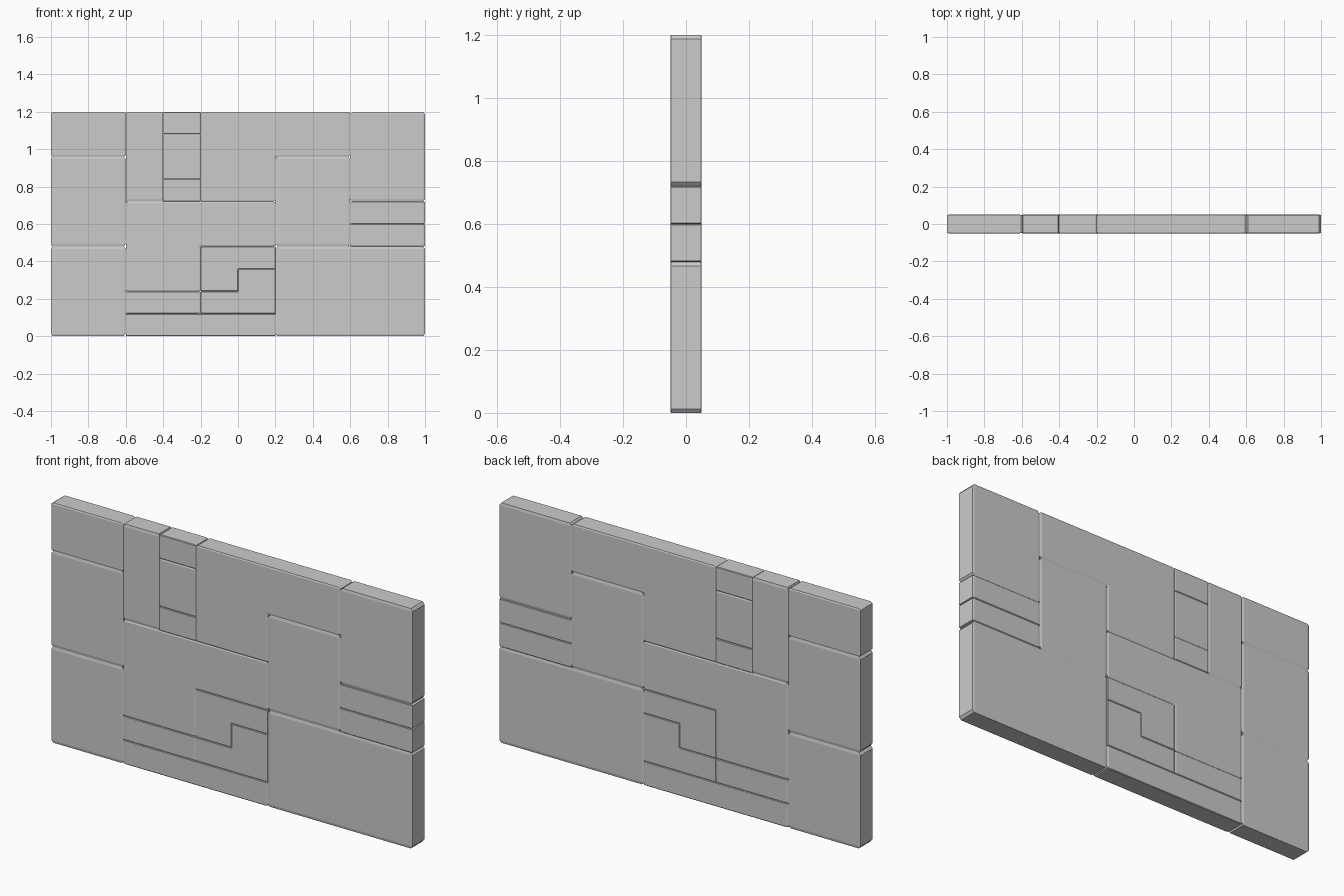
import bpy, bmesh

if "Cube" in bpy.data.objects:
    bpy.data.objects.remove(bpy.data.objects["Cube"])

DEPTH = 0.1
BEVEL = 0.027   # fraction of each block's cell size


def block(name, outline, cell):
    """Extrude an x/z outline through the wall; chamfer is proportional to the cell."""
    cx, cz = cell
    bm = bmesh.new()
    verts = [bm.verts.new((x / cx, -0.5, z / cz)) for x, z in outline]
    face = bm.faces.new(verts)
    ext = bmesh.ops.extrude_face_region(bm, geom=[face])
    moved = [g for g in ext["geom"] if isinstance(g, bmesh.types.BMVert)]
    bmesh.ops.translate(bm, verts=moved, vec=(0, 1, 0))
    bmesh.ops.recalc_face_normals(bm, faces=bm.faces)
    bmesh.ops.bevel(bm, geom=bm.edges[:], offset=BEVEL, segments=1,
                    affect='EDGES', clamp_overlap=True)
    bmesh.ops.scale(bm, verts=bm.verts, vec=(cx, DEPTH, cz))
    bmesh.ops.recalc_face_normals(bm, faces=bm.faces)
    me = bpy.data.meshes.new(name)
    bm.to_mesh(me)
    bm.free()
    ob = bpy.data.objects.new(name, me)
    bpy.context.collection.objects.link(ob)


def brick(name, x0, x1, z0, z1):
    block(name, [(x0, z0), (x1, z0), (x1, z1), (x0, z1)],
          (min(x1 - x0, 0.4), z1 - z0))


# left column
brick("left_lower_block", -1, -0.6, 0, 0.48)
brick("left_middle_block", -1, -0.6, 0.48, 0.96)
brick("left_top_block", -1, -0.6, 0.96, 1.2)

# narrow upper blocks
brick("upright_block", -0.6, -0.4, 0.72, 1.2)
brick("small_block_low", -0.4, -0.2, 0.72, 0.84)
brick("small_block_mid", -0.4, -0.2, 0.84, 1.08)
brick("small_block_top", -0.4, -0.2, 1.08, 1.2)

# right side
brick("right_lower_block", 0.2, 1, 0, 0.48)
brick("inner_block", 0.2, 0.6, 0.48, 0.96)
brick("right_slab_low", 0.6, 1, 0.48, 0.6)
brick("right_slab_high", 0.6, 1, 0.6, 0.72)
brick("right_top_block", 0.6, 1, 0.72, 1.2)

# bottom planks
brick("bottom_plank", -0.6, 0.2, 0, 0.12)
brick("short_plank", -0.6, -0.2, 0.12, 0.24)

# L-shaped blocks
block("top_corner_block", [(-0.2, 0.72), (0.2, 0.72), (0.2, 0.96),
                           (0.6, 0.96), (0.6, 1.2), (-0.2, 1.2)], (0.4, 0.24))
block("middle_corner_block", [(-0.6, 0.24), (-0.2, 0.24), (-0.2, 0.48),
                              (0.2, 0.48), (0.2, 0.72), (-0.6, 0.72)], (0.4, 0.24))
block("interlock_lower", [(-0.2, 0.12), (0.2, 0.12), (0.2, 0.36),
                          (0, 0.36), (0, 0.24), (-0.2, 0.24)], (0.1, 0.12))
block("interlock_upper", [(-0.2, 0.24), (0, 0.24), (0, 0.36),
                          (0.2, 0.36), (0.2, 0.48), (-0.2, 0.48)], (0.1, 0.12))
